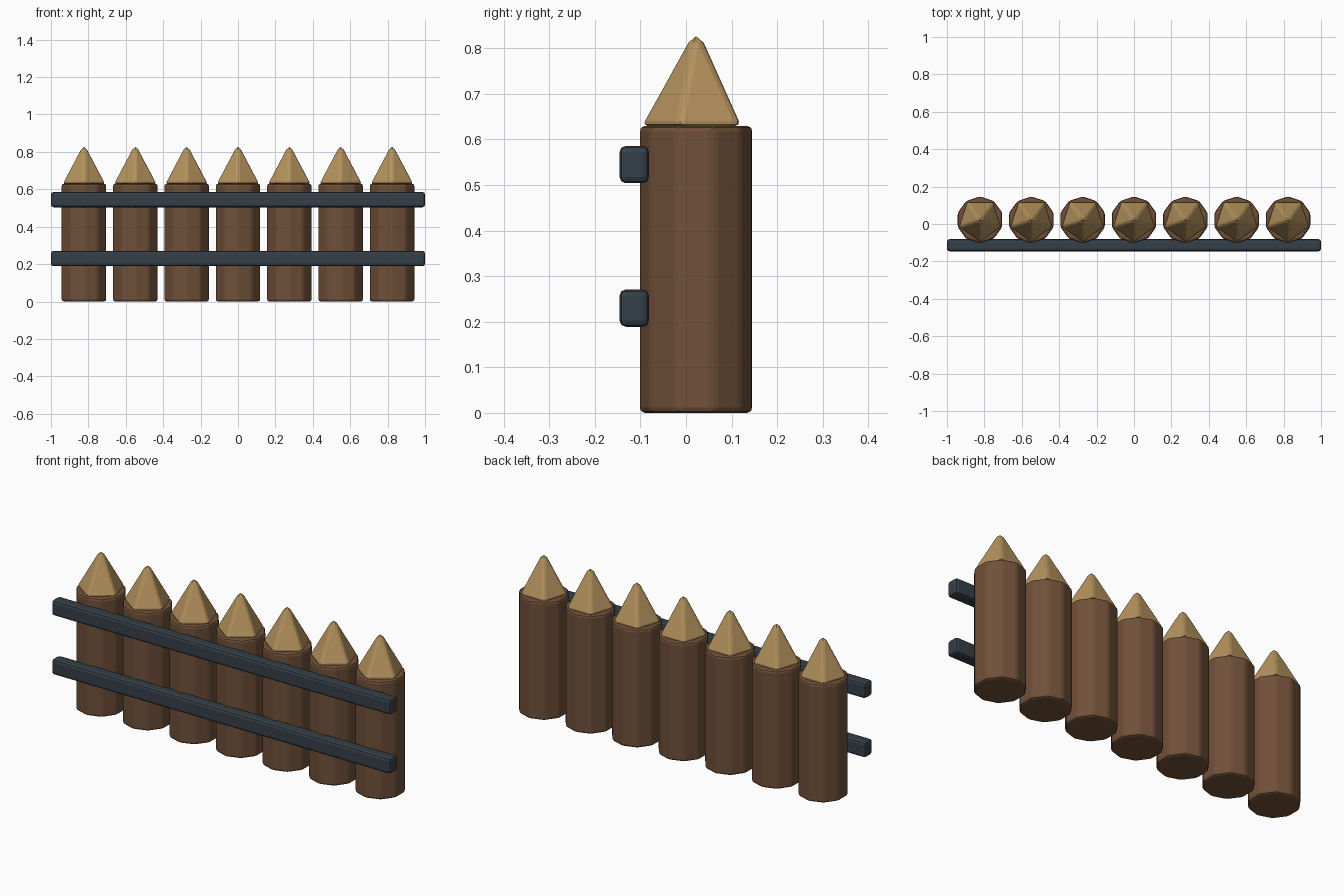
import bpy, math

if "Cube" in bpy.data.objects:
    bpy.data.objects.remove(bpy.data.objects["Cube"])

def material(name, rgb):
    m = bpy.data.materials.new(name)
    m.diffuse_color = (*rgb, 1)
    m.use_nodes = True
    m.node_tree.nodes["Principled BSDF"].inputs["Base Color"].default_value = m.diffuse_color
    return m

BARK = material("bark", (0.16, 0.08, 0.04))
CUT_WOOD = material("cut_wood", (0.46, 0.29, 0.11))
IRON = material("rail_dark", (0.035, 0.05, 0.065))

def finish(name, mat, bevel):
    o = bpy.context.object
    o.name = name
    o.data.materials.append(mat)
    b = o.modifiers.new("edge_bevel", 'BEVEL')
    b.width, b.segments = bevel, 2
    b.limit_method = 'ANGLE'
    b.angle_limit = math.radians(30)
    return o

POST_Y, POST_H, TIP_H = 0.022, 0.63, 0.22

# Seven ten-sided posts, each with a five-sided sharpened tip
for i in range(7):
    x = (i - 3) * 0.2745
    bpy.ops.mesh.primitive_cylinder_add(vertices=10, radius=0.125, depth=POST_H,
                                        location=(x, POST_Y, POST_H / 2))
    finish(f"post_{i + 1}", BARK, 0.012)
    bpy.ops.mesh.primitive_cone_add(vertices=5, radius1=0.122, radius2=0, depth=TIP_H,
                                    location=(x, POST_Y, POST_H + TIP_H / 2),
                                    rotation=(0, 0, math.pi))
    finish(f"post_tip_{i + 1}", CUT_WOOD, 0.012)

# Two horizontal rails across the front
for name, z in (("lower_rail", 0.23), ("upper_rail", 0.545)):
    bpy.ops.mesh.primitive_cube_add(size=1, location=(0, -0.1135, z))
    o = bpy.context.object
    o.scale = (2.0, 0.065, 0.082)
    bpy.ops.object.transform_apply(location=False, rotation=False, scale=True)
    finish(name, IRON, 0.014)
